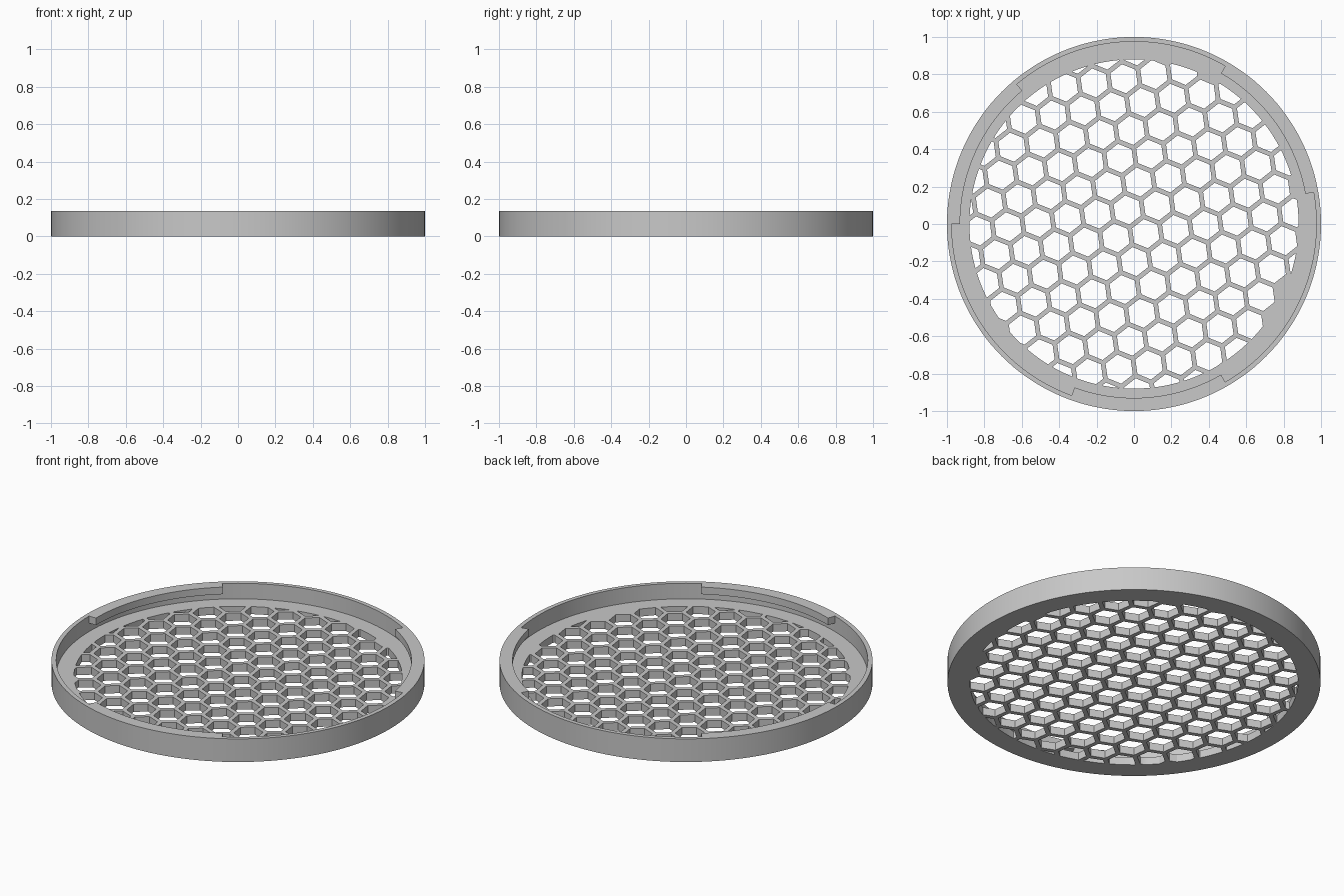
import bpy, bmesh, math
from mathutils import Vector

old = bpy.data.objects.get("Cube")
if old:
    bpy.data.objects.remove(old, do_unlink=True)

SEG = 144                       # segments around the rim
HEIGHT, FLOOR = 0.137, 0.045
WALL_R, LUG_R, OPEN_R = 0.975, 0.93, 0.88
PITCH, APOTHEM = 0.161, 0.068   # honeycomb spacing and half hole width
TILT = math.radians(8)

grey = bpy.data.materials.new("plain_grey")
grey.use_nodes = True
grey.diffuse_color = (0.58, 0.58, 0.58, 1)
bsdf = grey.node_tree.nodes["Principled BSDF"]
bsdf.inputs["Base Color"].default_value = grey.diffuse_color
bsdf.inputs["Roughness"].default_value = 0.6


def make_object(name, bm):
    bmesh.ops.recalc_face_normals(bm, faces=bm.faces)
    mesh = bpy.data.meshes.new(name)
    bm.to_mesh(mesh)
    bm.free()
    mesh.materials.append(grey)
    obj = bpy.data.objects.new(name, mesh)
    bpy.context.collection.objects.link(obj)
    return obj


def prism(bm, points, z0, z1):
    """Extrude a flat outline from z0 to z1."""
    face = bm.faces.new([bm.verts.new((x, y, z0)) for x, y in points])
    up = bmesh.ops.extrude_face_region(bm, geom=[face])["geom"]
    verts = [g for g in up if isinstance(g, bmesh.types.BMVert)]
    bmesh.ops.translate(bm, verts=verts, vec=(0, 0, z1 - z0))


def polar(r, a):
    return r * math.cos(a), r * math.sin(a)


def circle(r):
    return [polar(r, math.tau * i / SEG) for i in range(SEG)]


def boolean(obj, cutter, operation):
    mod = obj.modifiers.new(operation.title(), 'BOOLEAN')
    mod.operation, mod.solver, mod.object = operation, 'EXACT', cutter
    cutter.hide_render = True


def finish(obj):
    """Bake modifiers and smooth the round walls."""
    bpy.ops.object.select_all(action='DESELECT')
    obj.select_set(True)
    bpy.context.view_layer.objects.active = obj
    bpy.ops.object.convert(target='MESH')
    bpy.ops.object.shade_smooth_by_angle(angle=math.radians(25))


# Shallow cup: floor and thin outer wall, revolved from a profile
bm = bmesh.new()
profile = [(0, 0), (1, 0), (1, HEIGHT), (WALL_R, HEIGHT), (WALL_R, FLOOR), (0, FLOOR)]
verts = [bm.verts.new((r, 0, z)) for r, z in profile]
edges = [bm.edges.new(pair) for pair in zip(verts, verts[1:])]
bmesh.ops.spin(bm, geom=verts + edges, cent=(0, 0, 0), axis=(0, 0, 1),
               angle=math.tau, steps=SEG)
bmesh.ops.remove_doubles(bm, verts=bm.verts, dist=0.0001)
cup = make_object("grille_cup", bm)

# Honeycomb cutter; the two lower corners of the pattern stay solid
bm = bmesh.new()
row = Vector(polar(PITCH, TILT))
diagonal = Vector(polar(PITCH, TILT + math.pi / 3))
origin = Vector((0.063, -0.052))
corner = APOTHEM / math.cos(math.pi / 6)
for i in range(-12, 13):
    for j in range(-8, 9):
        c = origin + i * row + j * diagonal
        solid_corner = c.length > 0.9 and -0.8 < c.y < -0.25
        if c.length < OPEN_R + 0.06 and not solid_corner:
            hexagon = [c + Vector(polar(corner, TILT + math.pi * (k + 0.5) / 3))
                       for k in range(6)]
            prism(bm, hexagon, -0.1, 0.1)
holes = make_object("honeycomb_cutter", bm)

bm = bmesh.new()
prism(bm, circle(OPEN_R), -0.08, 0.08)
opening = make_object("opening_cutter", bm)

boolean(holes, opening, 'INTERSECT')
finish(holes)
boolean(cup, holes, 'DIFFERENCE')
finish(cup)
for helper in (holes, opening):
    bpy.data.objects.remove(helper, do_unlink=True)

# Three locking lugs under the lip
for n, start in enumerate((10, 130, 250), 1):
    angles = [math.radians(start + 2.5 * k) for k in range(21)]
    outline = [polar(WALL_R, a) for a in angles] + [polar(LUG_R, a) for a in reversed(angles)]
    bm = bmesh.new()
    prism(bm, outline, HEIGHT - 0.042, HEIGHT)
    finish(make_object(f"locking_lug_{n}", bm))
